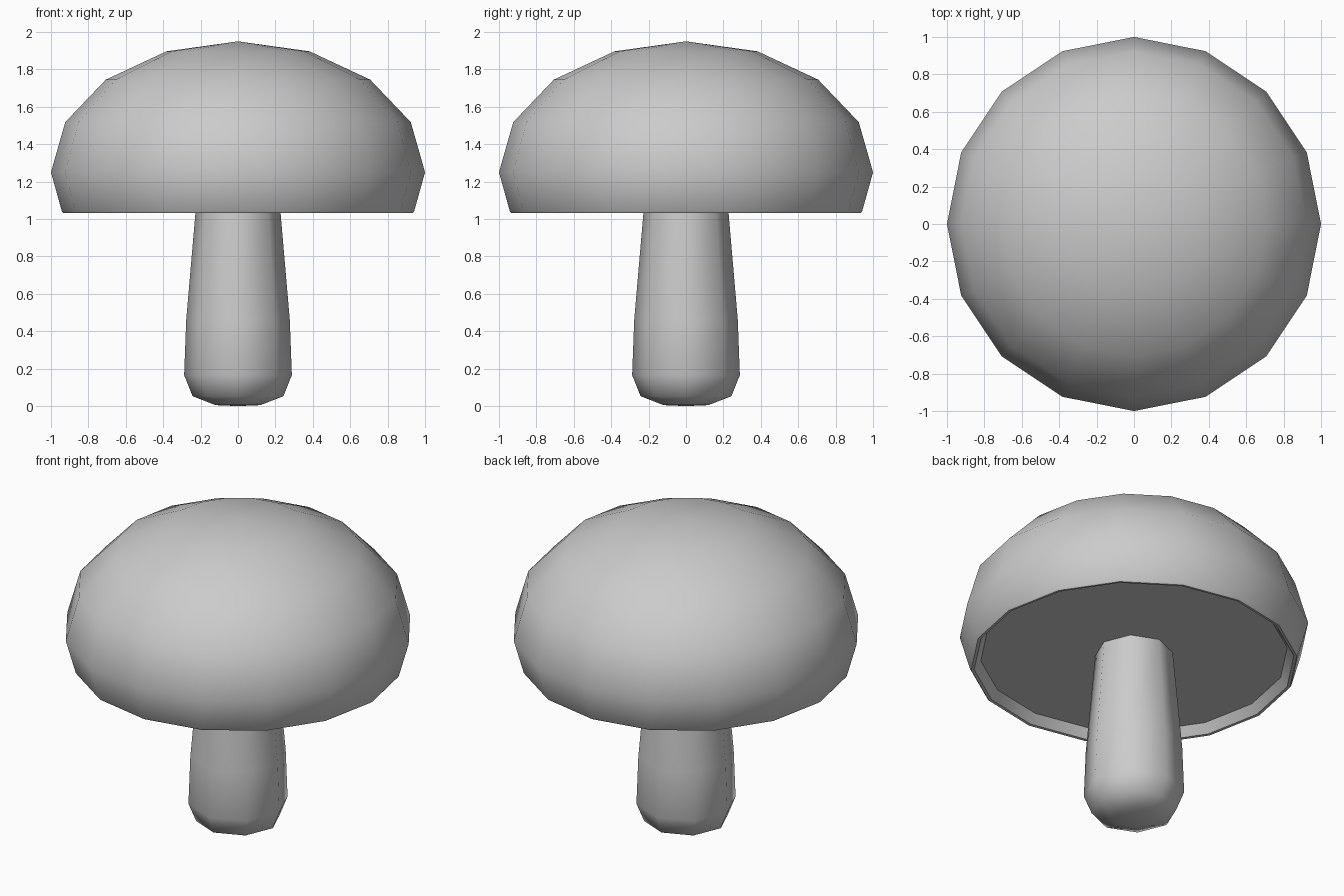
import bpy, bmesh, math

if "Cube" in bpy.data.objects:
    bpy.data.objects.remove(bpy.data.objects["Cube"])


def lathe(name, profile, sides, angle):
    """Revolve an (r, z) profile, listed bottom to top along the outside, around z."""
    bm = bmesh.new()
    rings = []
    for r, z in profile:
        if r == 0:
            rings.append([bm.verts.new((0, 0, z))] * sides)
        else:
            rings.append([bm.verts.new((r * math.cos(2 * math.pi * i / sides),
                                        r * math.sin(2 * math.pi * i / sides), z))
                          for i in range(sides)])
    for low, high in zip(rings, rings[1:]):
        for i in range(sides):
            j = (i + 1) % sides
            corners = [low[i], low[j], high[j], high[i]]
            bm.faces.new(list(dict.fromkeys(corners)))
    bmesh.ops.recalc_face_normals(bm, faces=bm.faces)
    mesh = bpy.data.meshes.new(name)
    bm.to_mesh(mesh)
    bm.free()
    obj = bpy.data.objects.new(name, mesh)
    bpy.context.collection.objects.link(obj)
    bpy.ops.object.select_all(action='DESELECT')
    obj.select_set(True)
    bpy.context.view_layer.objects.active = obj
    bpy.ops.object.shade_smooth_by_angle(angle=math.radians(angle))
    return obj


# Cap: recessed flat underside, thin rim, flattened 16-sided dome
dome = [(math.cos(math.radians(a)), 1.25 + 0.7 * math.sin(math.radians(a)))
        for a in (0, 22.5, 45, 67.5)]
underside = [(0, 1.09), (0.88, 1.09), (0.918, 1.035), (0.935, 1.033), (0.942, 1.042)]
lathe("mushroom_cap", underside + dome + [(0, 1.95)], 16, 40)

# Stem: eight-sided, swollen toward a rounded foot
lathe("mushroom_stem", [(0, 0), (0.12, 0.005), (0.243, 0.053), (0.288, 0.165),
                        (0.277, 0.46), (0.227, 1.04), (0.222, 1.10), (0, 1.10)], 8, 50)
